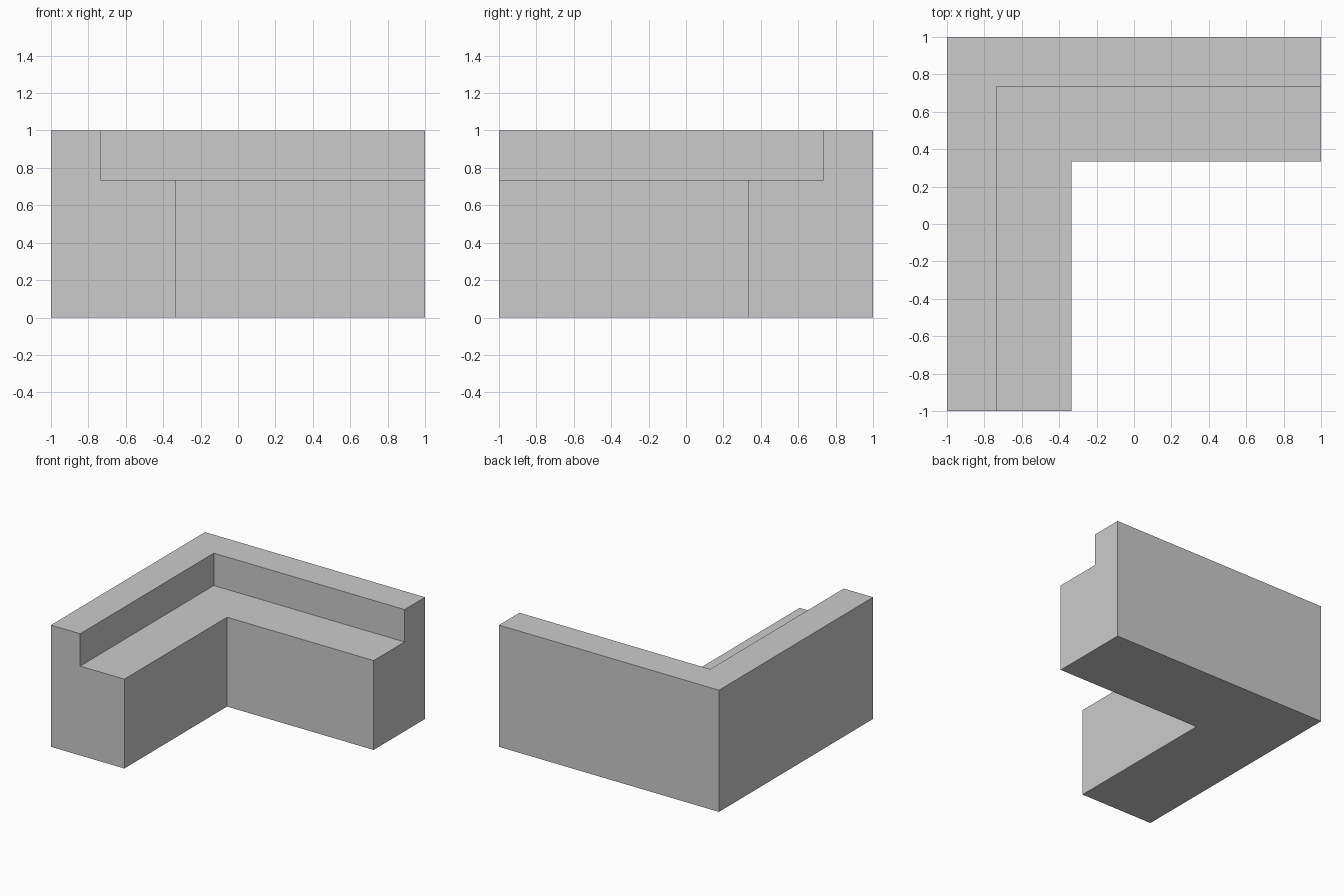
import bpy
import bmesh

if "Cube" in bpy.data.objects:
    bpy.data.objects.remove(bpy.data.objects["Cube"])

# Stepped wall cross-section: (distance inward from outer face, height)
WIDTH, RIM, STEP = 0.667, 0.266, 0.734
profile = [(0, 0), (WIDTH, 0), (WIDTH, STEP), (RIM, STEP), (RIM, 1), (0, 1)]

# Sweep the profile around the corner: front end, mitred corner, right end
stations = [
    lambda d: (-1 + d, -1),
    lambda d: (-1 + d, 1 - d),
    lambda d: (1, 1 - d),
]

bm = bmesh.new()
rings = [[bm.verts.new((*place(d), z)) for d, z in profile] for place in stations]
n = len(profile)
for a, b in zip(rings, rings[1:]):
    for i in range(n):
        j = (i + 1) % n
        bm.faces.new((a[i], a[j], b[j], b[i]))

# End caps
bm.faces.new(rings[0])
bm.faces.new(rings[-1])
bmesh.ops.recalc_face_normals(bm, faces=bm.faces)

mesh = bpy.data.meshes.new("stepped_corner_wall")
bm.to_mesh(mesh)
bm.free()
wall = bpy.data.objects.new("stepped_corner_wall", mesh)
bpy.context.collection.objects.link(wall)
